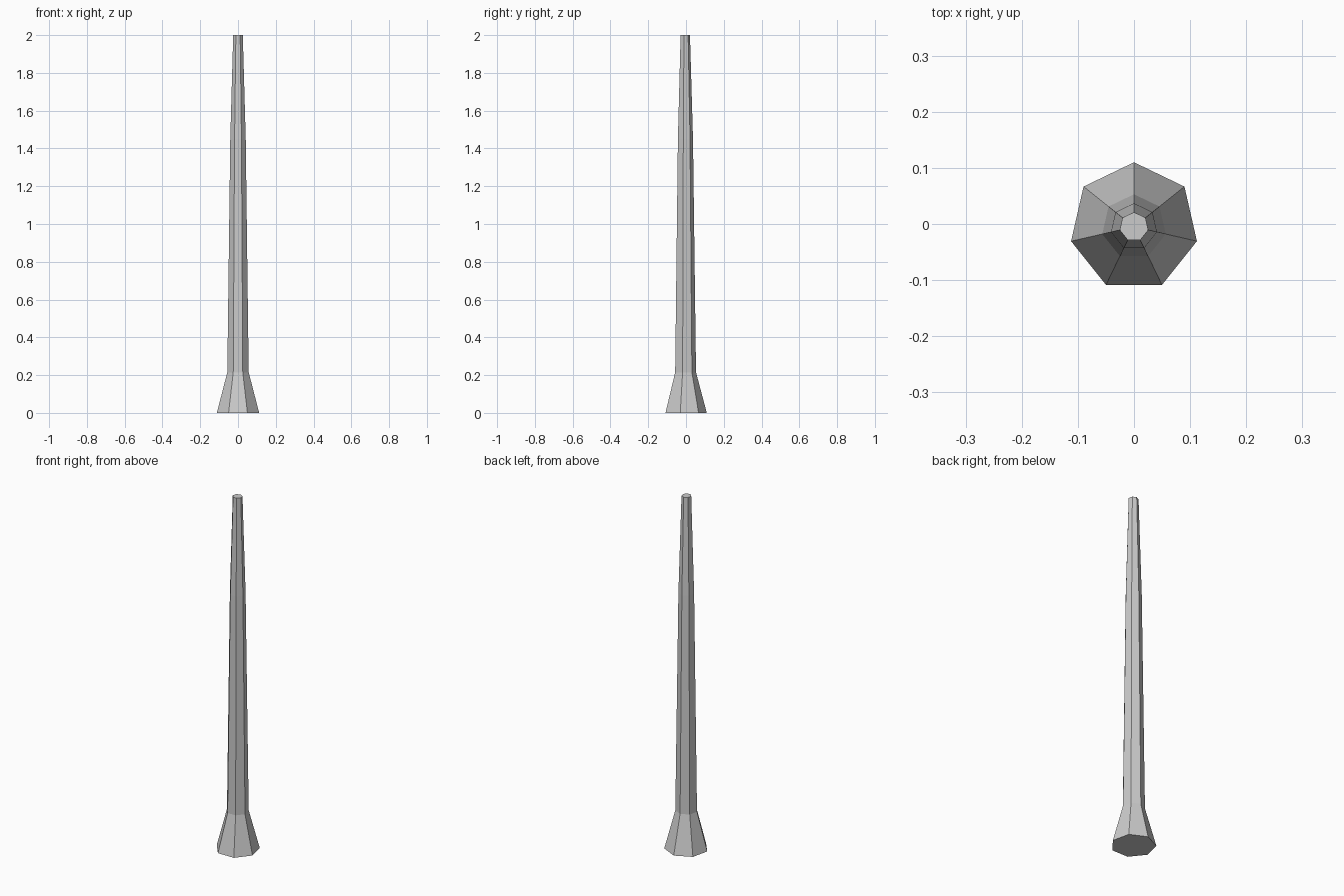
import bpy, bmesh
from math import cos, sin, pi

if "Cube" in bpy.data.objects:
    bpy.data.objects.remove(bpy.data.objects["Cube"])

SIDES = 7
CENTRE_Y = -0.005
# (height, radius) from the flared foot to the tip
PROFILE = [(0.0, 0.115), (0.215, 0.058), (1.45, 0.042), (2.0, 0.026)]


def ring(bm, z, r):
    angles = [pi / 2 + 2 * pi * i / SIDES for i in range(SIDES)]
    return [bm.verts.new((r * cos(a), CENTRE_Y + r * sin(a), z)) for a in angles]


# Seven-sided tapered pole with a flared foot
bm = bmesh.new()
rings = [ring(bm, z, r) for z, r in PROFILE]
for low, high in zip(rings, rings[1:]):
    for i in range(SIDES):
        j = (i + 1) % SIDES
        bm.faces.new((low[i], low[j], high[j], high[i]))

# End caps
bm.faces.new(rings[0][::-1])
bm.faces.new(rings[-1])

mesh = bpy.data.meshes.new("tapered_pole")
bm.to_mesh(mesh)
bm.free()
bpy.context.collection.objects.link(bpy.data.objects.new("tapered_pole", mesh))
